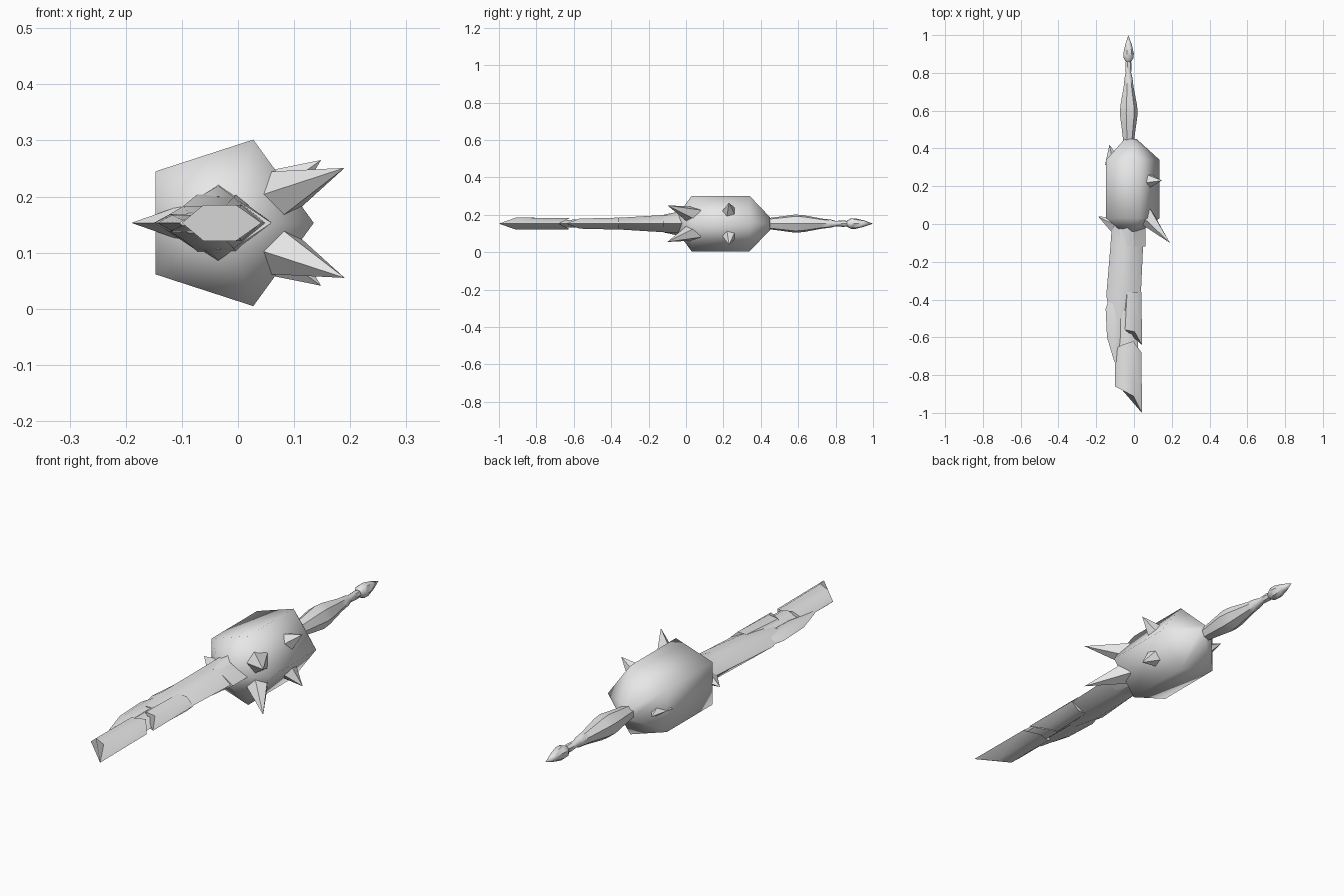
import bpy, bmesh, math
from mathutils import Vector

if "Cube" in bpy.data.objects:
    bpy.data.objects.remove(bpy.data.objects["Cube"])

ZC = 0.153  # height of the long axis
steel = bpy.data.materials.new("pale grey")
steel.diffuse_color = (0.8, 0.8, 0.8, 1)
steel.use_nodes = True
steel.node_tree.nodes["Principled BSDF"].inputs["Base Color"].default_value = steel.diffuse_color


def loft(name, rings, angle=None):
    """Skin a list of closed rings; rings with one point become tips."""
    bm = bmesh.new()
    loops = [[bm.verts.new(p) for p in r] for r in rings]
    for a, b in zip(loops, loops[1:]):
        n = max(len(a), len(b))
        for i in range(n):
            j = (i + 1) % n
            if len(a) == 1:
                bm.faces.new((a[0], b[j], b[i]))
            elif len(b) == 1:
                bm.faces.new((a[i], a[j], b[0]))
            else:
                bm.faces.new((a[i], a[j], b[j], b[i]))
    for end in (loops[0], loops[-1]):
        if len(end) > 2:
            bm.faces.new(end)
    bmesh.ops.recalc_face_normals(bm, faces=bm.faces)
    me = bpy.data.meshes.new(name)
    bm.to_mesh(me)
    bm.free()
    me.materials.append(steel)
    ob = bpy.data.objects.new(name, me)
    bpy.context.collection.objects.link(ob)
    bpy.ops.object.select_all(action='DESELECT')
    ob.select_set(True)
    bpy.context.view_layer.objects.active = ob
    if angle:
        bpy.ops.object.shade_smooth_by_angle(angle=math.radians(angle))
    else:
        bpy.ops.object.shade_smooth()
    return ob


def turned(name, cx, profile, sides, angle=None):
    """Many-sided bar along y from (y, radius) pairs."""
    rings = []
    for y, r in profile:
        if r == 0:
            rings.append([(cx, y, ZC)])
        else:
            rings.append([(cx + r * math.cos(k * math.tau / sides), y,
                           ZC + r * math.sin(k * math.tau / sides)) for k in range(sides)])
    return loft(name, rings, angle)


def blade(name, sections, angle=40):
    """Flat six-sided bar; each section is (y list left to right, left x, right x, half height)."""
    rings = []
    for ys, xl, xr, h in sections:
        if not isinstance(ys, tuple):
            ys = (ys,) * 4
        x = [xl + (xr - xl) * t for t in (0, 0.27, 0.68, 1)]
        rings.append([(x[0], ys[0], ZC), (x[1], ys[1], ZC + h), (x[2], ys[2], ZC + h),
                      (x[3], ys[3], ZC), (x[2], ys[2], ZC - h), (x[1], ys[1], ZC - h)])
    return loft(name, rings, angle)


def spike(name, base, tip, r, sides=4, flat=1.0):
    """Pyramid from base centre to tip; flat squeezes it in height."""
    base, tip = Vector(base), Vector(tip)
    d = (tip - base).normalized()
    side = d.cross(Vector((0, 0, 1))).normalized()
    up = side.cross(d)
    ring = [base + side * r * math.cos(k * math.tau / sides)
            + up * r * flat * math.sin(k * math.tau / sides) for k in range(sides)]
    return loft(name, [ring, [tip]], 50)


# Five-sided head
turned("head", -0.021, [(-0.04, 0.055), (0.03, 0.156), (0.34, 0.156), (0.45, 0.035)], 5)

# Tapered grip, ferrule and pointed end
turned("grip", -0.03, [(0.43, 0.029), (0.50, 0.038), (0.585, 0.05), (0.63, 0.046),
                       (0.735, 0.026)], 7, 50)
turned("ferrule", -0.03, [(0.73, 0.027), (0.775, 0.022), (0.80, 0.015), (0.845, 0.018),
                          (0.87, 0.012)], 7, 50)
turned("end_point", -0.03, [(0.86, 0.016), (0.88, 0.028), (0.905, 0.029), (0.95, 0.018),
                            (1.0, 0)], 7, 50)

# Diamond collar where the shaft leaves the head
loft("collar", [[(-0.115, y, ZC), (-0.07, y, ZC + a), (-0.035, y, ZC + b), (0.0, y, ZC + a),
                 (0.06, y, ZC), (0.0, y, ZC - a), (-0.035, y, ZC - b), (-0.07, y, ZC - a)]
                for y, a, b in ((0.03, 0.05, 0.075), (-0.03, 0.045, 0.066), (-0.12, 0.04, 0.047))], 50)

# Shaft and overlapping blade plates
blade("shaft", [(0.02, -0.115, 0.052, 0.053), (-0.12, -0.125, 0.048, 0.046),
                (-0.38, -0.147, 0.036, 0.03), (-0.50, -0.12, 0.0, 0.018)])
blade("side_fin", [(-0.33, -0.112, -0.05, 0.012), (-0.45, -0.15, -0.04, 0.016),
                   (-0.60, -0.143, -0.05, 0.014), (-0.73, -0.104, -0.085, 0.005)])
blade("middle_plate", [(-0.36, -0.065, 0.04, 0.032),
                       ((-0.55, -0.56, -0.57, -0.64), -0.08, 0.042, 0.027)])
blade("inner_core", [(-0.45, -0.09, 0.025, 0.022), (-0.70, -0.085, 0.02, 0.02)])
blade("end_plate", [((-0.66, -0.64, -0.62, -0.68), -0.10, 0.04, 0.030),
                    ((-0.86, -0.88, -0.91, -1.0), -0.10, 0.042, 0.032)])

# Upper and lower spikes
for s, label in ((1, "upper"), (-1, "lower")):
    spike(label + "_front_spike", (0.06, 0.045, ZC + s * 0.043),
          (0.19, -0.10, ZC + s * 0.098), 0.052, 5)
    spike(label + "_rear_spike", (0.075, 0.23, ZC + s * 0.06),
          (0.148, 0.23, ZC + s * 0.112), 0.042, 5)

# Spikes on the left side
spike("left_spike", (-0.10, -0.005, ZC), (-0.19, 0.04, ZC), 0.042, 4, 0.75)
spike("rear_left_spike", (-0.11, 0.32, ZC), (-0.13, 0.42, ZC), 0.045, 4, 0.75)
